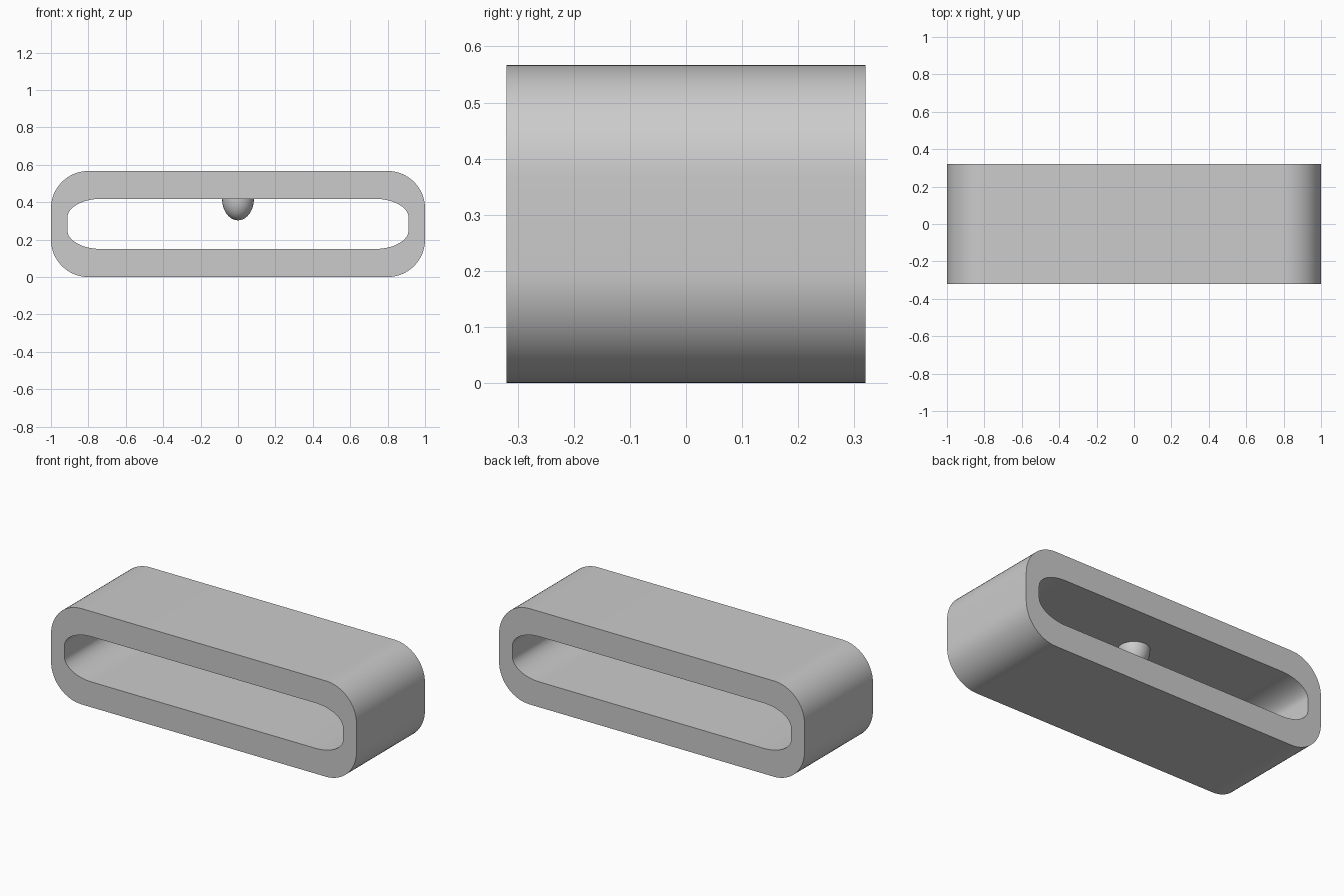
import bpy, bmesh, math

if "Cube" in bpy.data.objects:
    bpy.data.objects.remove(bpy.data.objects["Cube"])

HALF_DEPTH = 0.32
grey = bpy.data.materials.new("grey")
grey.diffuse_color = (0.6, 0.6, 0.6, 1)
grey.use_nodes = True
grey.node_tree.nodes["Principled BSDF"].inputs["Base Color"].default_value = grey.diffuse_color


def rounded_profile(hx, z0, z1, rx, rz, n=16):
    """Rounded rectangle in XZ with elliptical corners."""
    corners = [(hx - rx, z1 - rz), (rx - hx, z1 - rz), (rx - hx, z0 + rz), (hx - rx, z0 + rz)]
    return [(cx + rx * math.cos(a), cz + rz * math.sin(a))
            for q, (cx, cz) in enumerate(corners)
            for a in [(q + i / n) * math.pi / 2 for i in range(n + 1)]]


def finish(bm, name):
    bmesh.ops.recalc_face_normals(bm, faces=bm.faces)
    mesh = bpy.data.meshes.new(name)
    bm.to_mesh(mesh)
    bm.free()
    mesh.materials.append(grey)
    ob = bpy.data.objects.new(name, mesh)
    bpy.context.collection.objects.link(ob)
    bpy.ops.object.select_all(action='DESELECT')
    ob.select_set(True)
    bpy.context.view_layer.objects.active = ob
    bpy.ops.object.shade_smooth_by_angle(angle=math.radians(30))
    return ob


# Strap loop: outer and inner profiles bridged into a hollow band
bm = bmesh.new()
outer = rounded_profile(1.0, 0.0, 0.567, 0.2, 0.2)
inner = rounded_profile(0.912, 0.15, 0.418, 0.18, 0.1)
rings = [[bm.verts.new((x, y, z)) for x, z in prof]
         for prof, y in ((outer, -HALF_DEPTH), (outer, HALF_DEPTH),
                         (inner, HALF_DEPTH), (inner, -HALF_DEPTH))]
count = len(outer)
for r in range(4):
    a, b = rings[r], rings[(r + 1) % 4]
    for i in range(count):
        j = (i + 1) % count
        bm.faces.new((a[i], a[j], b[j], b[i]))
finish(bm, "strap_loop")

# Locating peg: half ellipsoid hanging from the inner ceiling
bm = bmesh.new()
bmesh.ops.create_uvsphere(bm, u_segments=32, v_segments=24, radius=1)
bmesh.ops.delete(bm, geom=[v for v in bm.verts if v.co.z > 0.01], context='VERTS')
bmesh.ops.scale(bm, vec=(0.085, 0.085, 0.115), verts=bm.verts)
bmesh.ops.translate(bm, vec=(0, 0, 0.418), verts=bm.verts)
finish(bm, "locating_peg")
